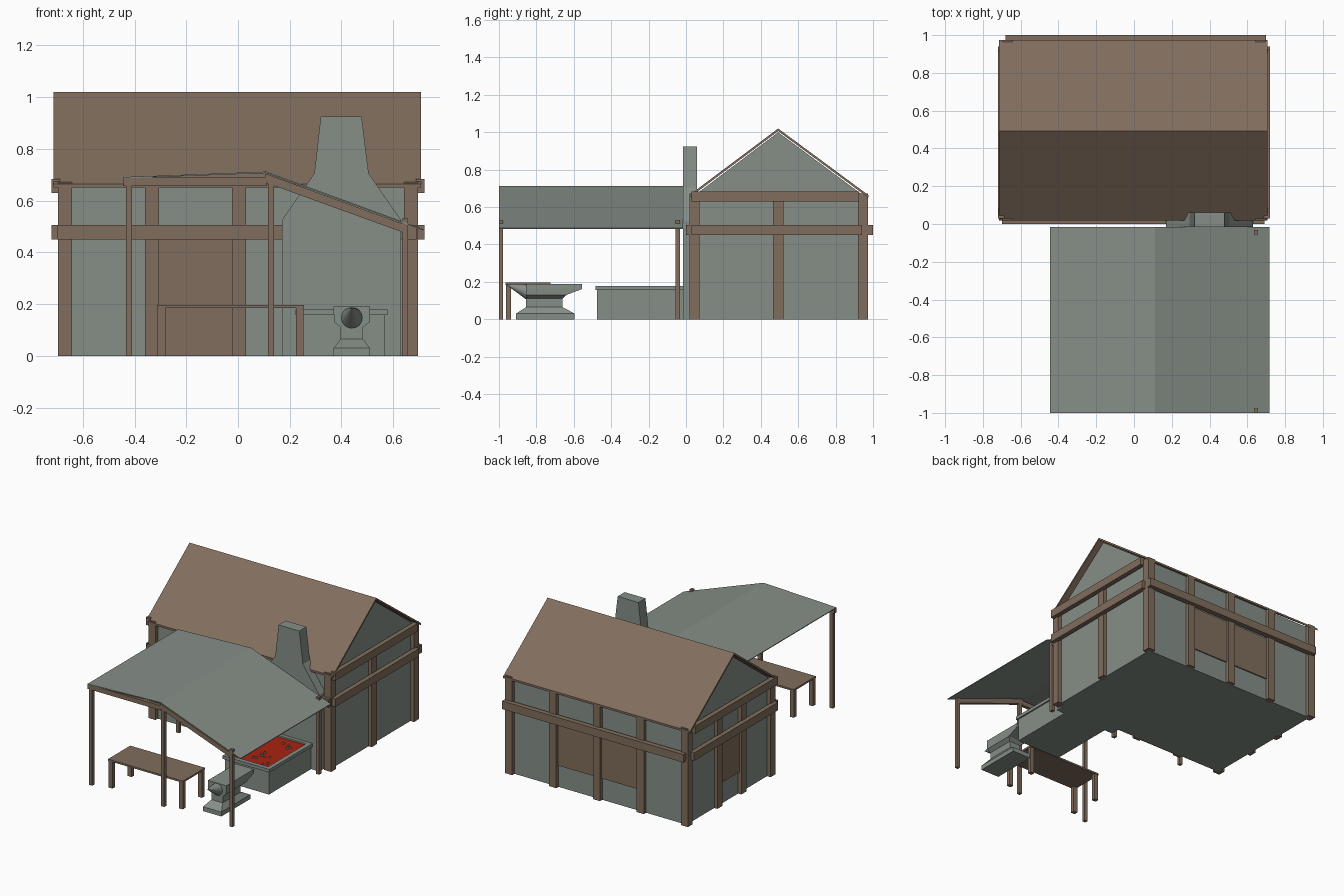
import bpy, bmesh, random
from mathutils import Vector

if "Cube" in bpy.data.objects:
    bpy.data.objects.remove(bpy.data.objects["Cube"])

random.seed(4)


def material(name, rgb):
    m = bpy.data.materials.new(name)
    m.diffuse_color = (*rgb, 1)
    m.use_nodes = True
    m.node_tree.nodes["Principled BSDF"].inputs["Base Color"].default_value = m.diffuse_color
    return m


WOOD = material("brown wood", (0.22, 0.155, 0.11))
STONE = material("grey stone", (0.24, 0.275, 0.245))
EMBER = material("red ember", (0.40, 0.017, 0.006))


def finish(name, bm, mat):
    bmesh.ops.recalc_face_normals(bm, faces=bm.faces)
    me = bpy.data.meshes.new(name)
    bm.to_mesh(me)
    bm.free()
    me.materials.append(mat)
    ob = bpy.data.objects.new(name, me)
    bpy.context.collection.objects.link(ob)
    return ob


def loft(name, rings, mat):
    """Join rings of equal point count and cap both ends."""
    bm = bmesh.new()
    vs = [[bm.verts.new(p) for p in r] for r in rings]
    n = len(vs[0])
    for a, b in zip(vs, vs[1:]):
        for i in range(n):
            j = (i + 1) % n
            bm.faces.new((a[i], a[j], b[j], b[i]))
    bm.faces.new(vs[0])
    bm.faces.new(vs[-1])
    return finish(name, bm, mat)


def prism(name, pts, axis, a, b, mat):
    """Extrude a profile along x (points are y,z) or y (points are x,z)."""
    put = (lambda t, p: (t, p[0], p[1])) if axis == 'x' else (lambda t, p: (p[0], t, p[1]))
    return loft(name, [[put(t, p) for p in pts] for t in (a, b)], mat)


def box(name, x0, x1, y0, y1, z0, z1, mat=WOOD):
    return prism(name, [(x0, z0), (x1, z0), (x1, z1), (x0, z1)], 'y', y0, y1, mat)


# House walls with gables, and the roof shell
prism("house_walls", [(0.045, 0), (0.948, 0), (0.948, 0.662), (0.493, 1.0), (0.045, 0.662)],
      'x', -0.668, 0.668, STONE)
prism("house_roof", [(0.018, 0.664), (0.493, 1.02), (0.975, 0.664), (0.975, 0.650),
                     (0.493, 1.006), (0.018, 0.650)], 'x', -0.714, 0.708, WOOD)

# Timber frame: corner posts, wall posts and belt beams
for sx in (-1, 1):
    xa, xb = sorted((sx * 0.642, sx * 0.695))
    for y in (0.02, 0.92):
        box("corner_post", xa, xb, y, y + 0.053, 0, 0.672)
    xa, xb = sorted((sx * 0.688, sx * 0.72))
    box("side_belt_beam", xa, xb, 0.03, 0.94, 0.45, 0.505)
    box("side_top_beam", xa, xb, 0.03, 0.925, 0.63, 0.684)
box("front_belt_beam", -0.70, 0.69, 0.0, 0.03, 0.45, 0.505)
box("back_belt_beam", -0.68, 0.70, 0.965, 1.0, 0.45, 0.505)
for x in (-0.333, 0.003):
    box("front_post", x - 0.027, x + 0.027, 0.022, 0.06, 0, 0.66)
for x in (-0.333, 0.0, 0.333):
    box("back_post", x - 0.027, x + 0.027, 0.93, 0.973, 0, 0.66)
box("right_post", 0.65, 0.692, 0.465, 0.52, 0, 0.66)
for y in (0.36, 0.62):
    box("left_post", -0.692, -0.65, y - 0.027, y + 0.027, 0, 0.66)

# Door and shutters
box("front_door", -0.31, -0.02, 0.036, 0.05, 0, 0.45)
for x in (-0.31, 0.025):
    box("back_shutter", x, x + 0.285, 0.945, 0.956, 0.15, 0.45)
box("left_shutter", -0.677, -0.665, 0.385, 0.595, 0.15, 0.45)

# Chimney
prism("chimney", [(0.17, 0), (0.17, 0.525), (0.295, 0.705), (0.32, 0.925), (0.478, 0.925),
                  (0.505, 0.705), (0.63, 0.525), (0.63, 0)], 'y', -0.016, 0.06, STONE)

# Forge: base, rim, ember bed and coals
box("forge_base", 0.232, 0.568, -0.475, -0.01, 0, 0.158, STONE)
for xa, xb in ((0.222, 0.252), (0.548, 0.578)):
    box("forge_rim_side", xa, xb, -0.485, -0.01, 0.157, 0.179, STONE)
for ya, yb in ((-0.485, -0.455), (-0.04, -0.01)):
    box("forge_rim_end", 0.252, 0.548, ya, yb, 0.157, 0.179, STONE)
box("ember_bed", 0.252, 0.548, -0.455, -0.04, 0.156, 0.168, EMBER)
bm = bmesh.new()
for _ in range(22):
    lump = bmesh.ops.create_icosphere(bm, subdivisions=1, radius=random.uniform(0.006, 0.012))
    at = Vector((random.uniform(0.265, 0.535), random.uniform(-0.44, -0.06), 0.168))
    bmesh.ops.translate(bm, verts=lump["verts"], vec=at)
finish("coals", bm, STONE)

# Canopy sheet
prism("canopy", [(-0.445, 0.691), (0.11, 0.712), (0.718, 0.489), (0.718, 0.484),
                 (0.11, 0.706), (-0.445, 0.686)], 'y', -1.0, -0.016, STONE)

# Canopy posts and beams, front and back
for ya, yb in ((-1.0, -0.978), (-0.056, -0.033)):
    for x, top in ((-0.432, 0.67), (0.116, 0.69), (0.634, 0.53)):
        box("canopy_post", x, x + 0.023, ya, yb, 0, top)
    box("canopy_level_beam", -0.445, 0.11, ya, yb, 0.657, 0.689)
    prism("canopy_sloped_beam", [(0.105, 0.705), (0.657, 0.503), (0.657, 0.47), (0.105, 0.67)],
          'y', ya, yb, WOOD)

# Work bench
box("bench_top", -0.313, 0.256, -0.965, -0.724, 0.184, 0.196)
for x in (-0.311, 0.224):
    for y in (-0.962, -0.754):
        box("bench_leg", x, x + 0.03, y, y + 0.027, 0, 0.185)

# Anvil body: stacked rectangles (y start, y end, half width, height)
cx = 0.44
levels = [(-0.91, -0.595, 0.07, 0), (-0.91, -0.595, 0.07, 0.03), (-0.855, -0.66, 0.043, 0.065),
          (-0.855, -0.66, 0.043, 0.11), (-0.855, -0.64, 0.068, 0.13),
          (-0.855, -0.555, 0.07, 0.162), (-0.855, -0.555, 0.07, 0.19)]
loft("anvil_body", [[(cx - w, a, z), (cx + w, a, z), (cx + w, b, z), (cx - w, b, z)]
                    for a, b, w, z in levels], STONE)

# Anvil horn: cone leaning up to a tip level with the face
bm = bmesh.new()
bmesh.ops.create_cone(bm, cap_ends=True, segments=16, radius1=0.042, radius2=0, depth=1)
for v in bm.verts:
    t = v.co.z + 0.5
    v.co = (cx + v.co.x, -0.852 - 0.113 * t, 0.146 + v.co.y + 0.042 * t)
finish("anvil_horn", bm, STONE)
